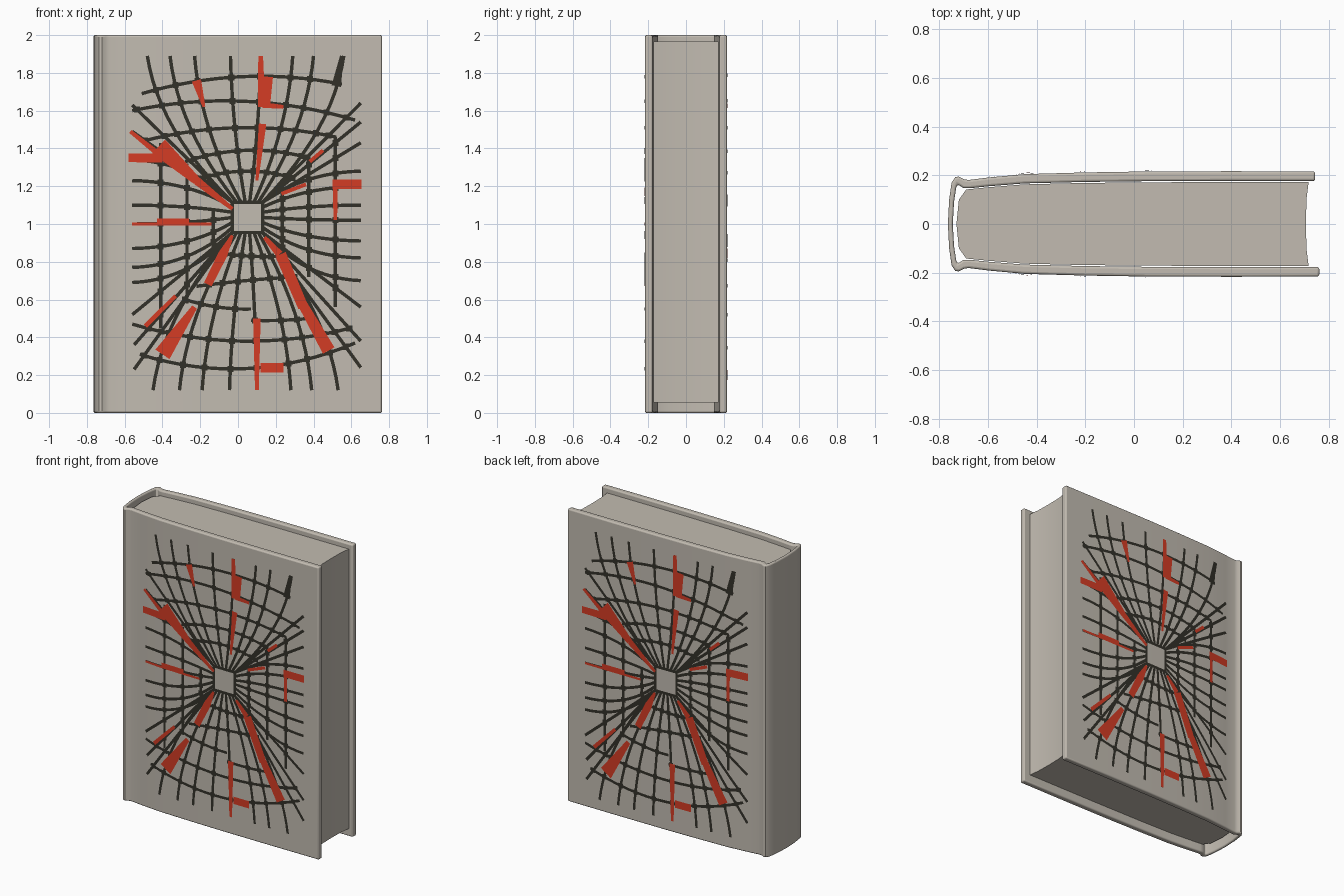
import bpy, bmesh, math
from mathutils import Vector
from mathutils.geometry import intersect_line_line_2d

if "Cube" in bpy.data.objects:
    bpy.data.objects.remove(bpy.data.objects["Cube"])


def material(name, rgb):
    m = bpy.data.materials.new(name)
    m.diffuse_color = (*rgb, 1)
    m.use_nodes = True
    m.node_tree.nodes["Principled BSDF"].inputs["Base Color"].default_value = m.diffuse_color
    return m


GREY = material("warm_grey", (0.54, 0.50, 0.44))
DARK = material("charcoal", (0.032, 0.030, 0.022))
RED = material("red", (0.66, 0.045, 0.018))


def finish(bm, name, mat, bevel=0):
    me = bpy.data.meshes.new(name)
    bm.to_mesh(me)
    bm.free()
    ob = bpy.data.objects.new(name, me)
    bpy.context.collection.objects.link(ob)
    me.materials.append(mat)
    if bevel:
        b = ob.modifiers.new("bevel", 'BEVEL')
        b.width, b.segments, b.angle_limit = bevel, 3, math.radians(50)
    bpy.context.view_layer.objects.active = ob
    ob.select_set(True)
    bpy.ops.object.shade_smooth_by_angle(angle=math.radians(35))
    ob.select_set(False)
    return ob


# Half profile of the case (x, outer y, inner x, inner y), fore edge to spine
CASE = [(.745, .216, .745, .177), (.40, .217, .40, .177), (.05, .216, .05, .176),
        (-.20, .212, -.20, .173), (-.45, .205, -.45, .167), (-.60, .191, -.60, .155),
        (-.68, .181, -.675, .147), (-.70, .184, -.70, .147), (-.72, .195, -.717, .158),
        (-.735, .193, -.726, .163), (-.750, .17, -.731, .15), (-.760, .10, -.740, .09)]


def surface(x):
    """Distance of the cover's outside from y = 0."""
    for a, b in zip(CASE, CASE[1:]):
        if b[0] <= x <= a[0]:
            return b[1] + (a[1] - b[1]) * (x - b[0]) / (a[0] - b[0])
    return CASE[0][1]


# Book case: both covers and the rounded spine in one swept profile
bm = bmesh.new()
back = list(CASE)
front = [(x, -y, u, -v) for x, y, u, v in reversed(CASE)]
front[-1] = (.762, -.216, .762, -.177)
prof = back + [(-.765, 0, -.745, 0)] + front
rings = []
for x, y, u, v in prof:
    rings.append([bm.verts.new(p) for p in ((x, y, 0), (x, y, 2), (u, v, 2), (u, v, 0))])
for a, b in zip(rings, rings[1:]):
    for i in range(4):
        j = (i + 1) % 4
        bm.faces.new((a[i], a[j], b[j], b[i]))
bm.faces.new(rings[0])
bm.faces.new(rings[-1])
bmesh.ops.recalc_face_normals(bm, faces=bm.faces)
finish(bm, "book_case", GREY, 0.009)

# Page block with a shallow hollow fore edge
bm = bmesh.new()
half = [(.718, .172), (.2, .172), (-.2, .169), (-.45, .163), (-.6, .151), (-.69, .142), (-.72, .10)]
outline = half + [(-.73, 0)] + [(x, -y) for x, y in reversed(half)] + [(.709, -.1), (.707, 0), (.709, .1)]
face = bm.faces.new([bm.verts.new((x, y, .055)) for x, y in outline])
ext = bmesh.ops.extrude_face_region(bm, geom=[face])
bmesh.ops.translate(bm, vec=(0, 0, 1.912), verts=[v for v in ext["geom"] if isinstance(v, bmesh.types.BMVert)])
bmesh.ops.recalc_face_normals(bm, faces=bm.faces)
finish(bm, "page_block", GREY)


# ---- Cover pattern: a warped grid around a small central square ----
def bezier(a, c, b, n=12):
    a, c, b = Vector(a), Vector(c), Vector(b)
    return [a * (1 - t) ** 2 + c * 2 * t * (1 - t) + b * t * t for t in (i / n for i in range(n + 1))]


def straight(a, b, n=8):
    return bezier(a, (Vector(a) + Vector(b)) / 2, b, n)


L, R, B, T = -.03, .13, .955, 1.115
spokes, rows = [], []


def vertical_fan(xs, z_end, z_in, z_ctrl):
    for i, x in enumerate(xs):
        s = L + (R - L) * i / (len(xs) - 1)
        spokes.append(bezier((s, z_in), (s + (x - s) * .87, z_ctrl), (x, z_end)))


def side_fan(zs, x_end, x_in, x_ctrl):
    for i, z in enumerate(zs):
        s = T + (B - T) * i / (len(zs) - 1)
        spokes.append(bezier((x_in, s), (x_ctrl, s + (z - s) * .95), (x_end, z)))


vertical_fan([-.48, -.36, -.23, -.04, .12, .29, .40, .56], 1.89, T, 1.5)
vertical_fan([-.45, -.31, -.19, -.045, .10, .28, .39, .53], .12, B, .52)
side_fan([1.34, 1.23, 1.10, 1.0, .87, .77, .69], -.56, L, -.25)
side_fan([1.28, 1.20, 1.10, 1.02, .91, .82, .70], .65, R, .35)

# Diagonal spokes from the square's corners
for corner, ends in (((L, T), [(-.56, 1.63), (-.56, 1.49)]),
                     ((R, T), [(.65, 1.64), (.65, 1.54), (.65, 1.43)]),
                     ((L, B), [(-.56, .52), (-.55, .36), (-.55, .23)]),
                     ((R, B), [(.65, .56), (.65, .38), (.65, .24)])):
    spokes += [straight(corner, e) for e in ends]

# Arched rows above and below: middle z, left end, right end
for zm, xl, zl, xr, zr in [
        (1.78, -.51, 1.69, .55, 1.74), (1.65, -.56, 1.60, .62, 1.55), (1.51, -.50, 1.44, .52, 1.46),
        (1.39, -.28, 1.33, .375, 1.35), (1.28, -.20, 1.24, .30, 1.24),
        (.83, -.13, .85, .24, .83), (.70, -.22, .67, .30, .72), (.56, -.28, .60, .07, .55),
        (.49, .07, .49, .375, .50), (.38, -.56, .47, .60, .45), (.235, -.52, .31, .62, .37)]:
    rows.append(bezier((xl, zl), ((xl + xr) / 2, 2 * zm - (zl + zr) / 2), (xr, zr), 16))

# Upright bars left and right of the square
for x, z0, z1 in [(-.41, .45, 1.43), (-.27, .58, 1.32), (-.13, .85, 1.07),
                  (.235, .84, 1.18), (.375, .72, 1.36), (.515, .56, 1.46)]:
    rows.append(straight((x, z0), (x, z1)))

# Central square
square = [(L, B), (R, B), (R, T), (L, T), (L, B)]
for a, b in zip(square, square[1:]):
    rows.append(straight(a, b, 4))

# Tapered strokes: x, z, width at both ends
RED_UPPER = [
    (-.22, 1.76, .05, -.18, 1.62, .015), (.12, 1.89, .025, .125, 1.62, .04),
    (.155, 1.78, .06, .14, 1.63, .06), (.13, 1.63, .03, .24, 1.62, .02),
    (.13, 1.53, .04, .10, 1.23, .015), (-.57, 1.49, .02, -.42, 1.37, .03),
    (-.58, 1.35, .045, -.40, 1.35, .05), (-.42, 1.41, .10, -.22, 1.23, .045),
    (-.22, 1.23, .045, -.03, 1.08, .02), (.50, 1.21, .05, .655, 1.21, .05),
    (.515, 1.23, .025, .515, 1.02, .02), (.23, 1.16, .02, .36, 1.21, .02),
    (.38, 1.33, .02, .45, 1.39, .02)]
RED_LOWER = [
    (-.56, 1.0, .015, -.14, 1.0, .015), (-.43, 1.015, .03, -.26, 1.015, .03),
    (.14, .93, .02, .22, .84, .04), (.225, .84, .06, .345, .56, .055),
    (.345, .57, .05, .48, .33, .07), (.10, .50, .04, .10, .12, .02),
    (.12, .24, .05, .24, .24, .05), (-.49, .46, .025, -.33, .62, .02),
    (-.40, .31, .09, -.23, .56, .03), (-.16, .68, .045, -.08, .84, .05),
    (-.08, .84, .05, -.03, .94, .015)]


def build_pattern(side, mat, lift, lines, strokes, nodes):
    bm = bmesh.new()

    def put(p):
        if side == "front":
            return bm.verts.new((p.x, -surface(p.x) - lift, p.y))
        x = .05 - p.x
        return bm.verts.new((x, surface(x) + lift, 1.90 - (1.89 - p.y) * 1.03))

    def strip(pts, w0, w1):
        prev = None
        for i, p in enumerate(pts):
            d = (pts[min(i + 1, len(pts) - 1)] - pts[max(i - 1, 0)]).normalized()
            side_vec = Vector((-d.y, d.x)) * (w0 + (w1 - w0) * i / (len(pts) - 1)) / 2
            cur = put(p + side_vec), put(p - side_vec)
            if prev:
                bm.faces.new((prev[1], cur[1], cur[0], prev[0]))
            prev = cur

    for pts in lines:
        strip(pts, .018, .018)
    for x0, z0, w0, x1, z1, w1 in strokes:
        strip(straight((x0, z0), (x1, z1)), w0, w1)
    for p in nodes:
        h = .016
        bm.faces.new([put(p + Vector(o)) for o in ((-h, -h), (h, -h), (h, h), (-h, h))])
    finish(bm, f"{side}_{mat.name}_pattern", mat)


# Thickened joints where spokes cross the rows
joints = []
for s in spokes:
    for r in rows[:-4]:
        for a, b in zip(s, s[1:]):
            for c, d in zip(r, r[1:]):
                p = intersect_line_line_2d(a, b, c, d)
                if p and all((p - q).length > .03 for q in joints):
                    joints.append(p)

for side in ("front", "back"):
    build_pattern(side, DARK, .003, spokes + rows, [(.55, 1.89, .02, .52, 1.73, .05)], joints)
    build_pattern(side, RED, .0055, [], RED_UPPER + RED_LOWER, [])
